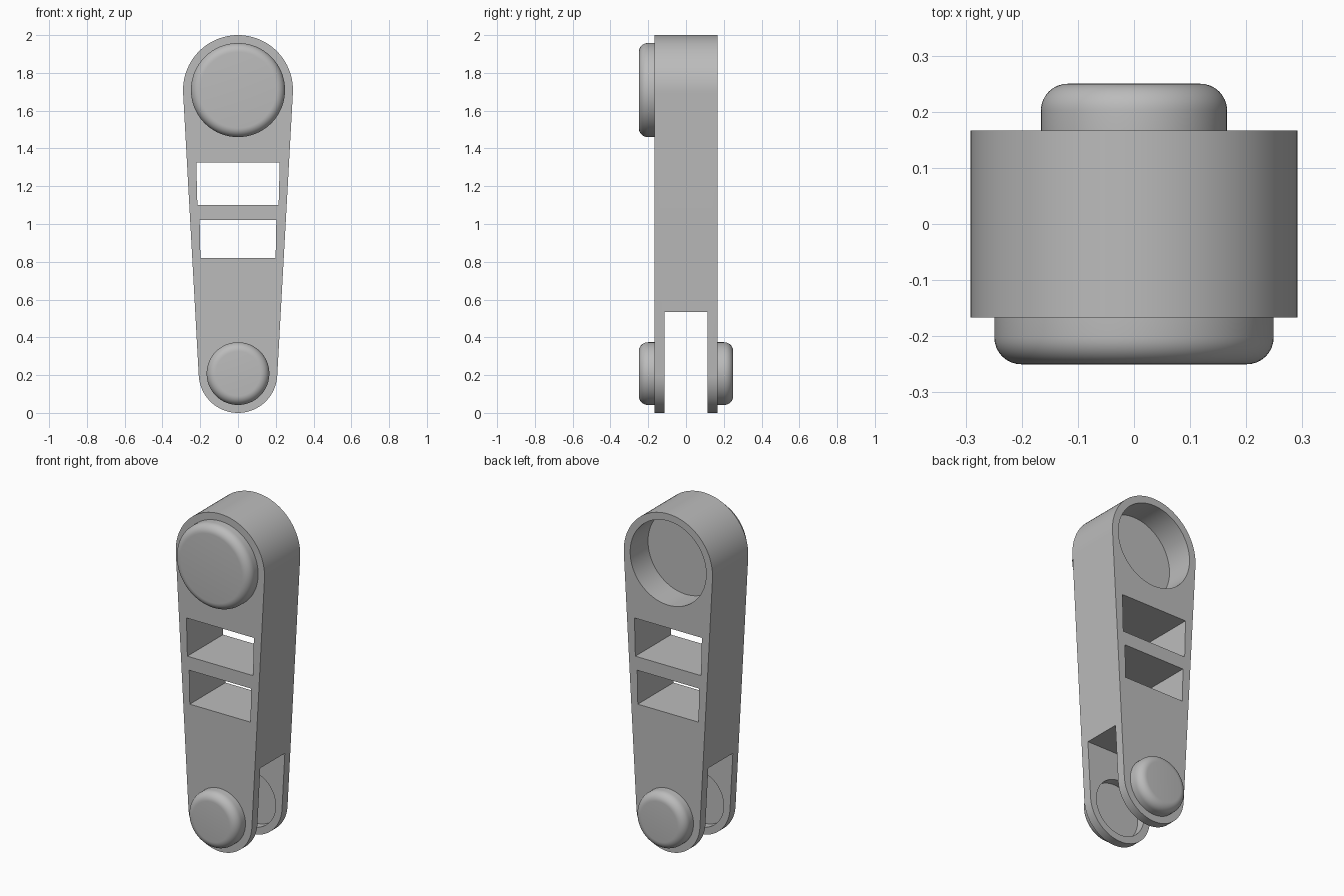
import bpy, bmesh, math
from mathutils import Matrix

if "Cube" in bpy.data.objects:
    bpy.data.objects.remove(bpy.data.objects["Cube"])

HALF = 0.167                 # half depth of the arm
TOP_Z, TOP_R = 1.709, 0.291  # large rounded end
LOW_Z, LOW_R = 0.208, 0.208  # small rounded end
BOSS_R, PIN_R = 0.249, 0.166

grey = bpy.data.materials.new("mid_grey")
grey.use_nodes = True
colour = (0.5, 0.5, 0.5, 1)
grey.diffuse_color = colour
grey.node_tree.nodes["Principled BSDF"].inputs["Base Color"].default_value = colour


def make_object(name, bm):
    bmesh.ops.recalc_face_normals(bm, faces=bm.faces)
    mesh = bpy.data.meshes.new(name)
    bm.to_mesh(mesh)
    bm.free()
    mesh.materials.append(grey)
    obj = bpy.data.objects.new(name, mesh)
    bpy.context.collection.objects.link(obj)
    return obj


def prism(name, outline, y0, y1):
    """Extrude an x-z outline along y."""
    bm = bmesh.new()
    face = bm.faces.new([bm.verts.new((x, y0, z)) for x, z in outline])
    new = bmesh.ops.extrude_face_region(bm, geom=[face])["geom"]
    bmesh.ops.translate(bm, vec=(0, y1 - y0, 0),
                        verts=[v for v in new if isinstance(v, bmesh.types.BMVert)])
    return make_object(name, bm)


def arc(z, r, start, end, steps=48):
    angles = [start + (end - start) * i / steps for i in range(steps + 1)]
    return [(r * math.cos(a), z + r * math.sin(a)) for a in angles]


def disc(name, z, r, y0, y1, fillet=0):
    """Cylinder along y from y0 to y1, optionally rounded at the y1 end."""
    bm = bmesh.new()
    bmesh.ops.create_cone(bm, cap_ends=True, segments=96, radius1=r, radius2=r,
                          depth=abs(y1 - y0))
    bmesh.ops.transform(bm, verts=bm.verts,
                        matrix=Matrix.Translation((0, (y0 + y1) / 2, z))
                        @ Matrix.Rotation(math.pi / 2, 4, "X"))
    if fillet:
        rim = [e for e in bm.edges if all(abs(v.co.y - y1) < 1e-4 for v in e.verts)]
        bmesh.ops.bevel(bm, geom=rim, offset=fillet, segments=8, profile=0.5,
                        affect="EDGES")
    return make_object(name, bm)


def shade(obj):
    bpy.ops.object.select_all(action="DESELECT")
    obj.select_set(True)
    bpy.context.view_layer.objects.active = obj
    bpy.ops.object.shade_smooth_by_angle(angle=math.radians(30))


def cut(obj, cutter):
    mod = obj.modifiers.new("cut", "BOOLEAN")
    mod.operation, mod.solver, mod.object = "DIFFERENCE", "EXACT", cutter
    bpy.context.view_layer.objects.active = obj
    bpy.ops.object.modifier_apply(modifier=mod.name)
    bpy.data.objects.remove(cutter)


# Tapered arm: two arcs joined by their tangent lines
tilt = math.asin((TOP_R - LOW_R) / (TOP_Z - LOW_Z))
outline = (arc(TOP_Z, TOP_R, -tilt, math.pi + tilt)
           + arc(LOW_Z, LOW_R, math.pi + tilt, 2 * math.pi - tilt))
arm = prism("arm", outline, -HALF, HALF)

# Fork gap, pin sockets and the round pocket at the back of the large end
gap = [(-0.5, -0.2), (0.5, -0.2), (0.5, 0.535), (-0.5, 0.535)]
cut(arm, prism("gap_cutter", gap, -0.115, 0.115))
cut(arm, disc("socket_cutter", LOW_Z, PIN_R, -0.3, 0.3))
cut(arm, disc("pocket_cutter", TOP_Z, BOSS_R, 0, 0.3))

# Two slightly tapered windows
for low, high, w_low, w_high in ((1.10, 1.325, 0.215, 0.221), (0.82, 1.02, 0.199, 0.203)):
    window = [(-w_low, low), (w_low, low), (w_high, high), (-w_high, high)]
    cut(arm, prism("window_cutter", window, -0.3, 0.3))
shade(arm)

# Rounded boss on the large end and a pin cap on each fork prong
shade(disc("large_boss", TOP_Z, BOSS_R, -HALF, -0.25, 0.048))
for name, side in (("front_pin_cap", -1), ("back_pin_cap", 1)):
    shade(disc(name, LOW_Z, PIN_R, side * HALF, side * 0.25, 0.048))
